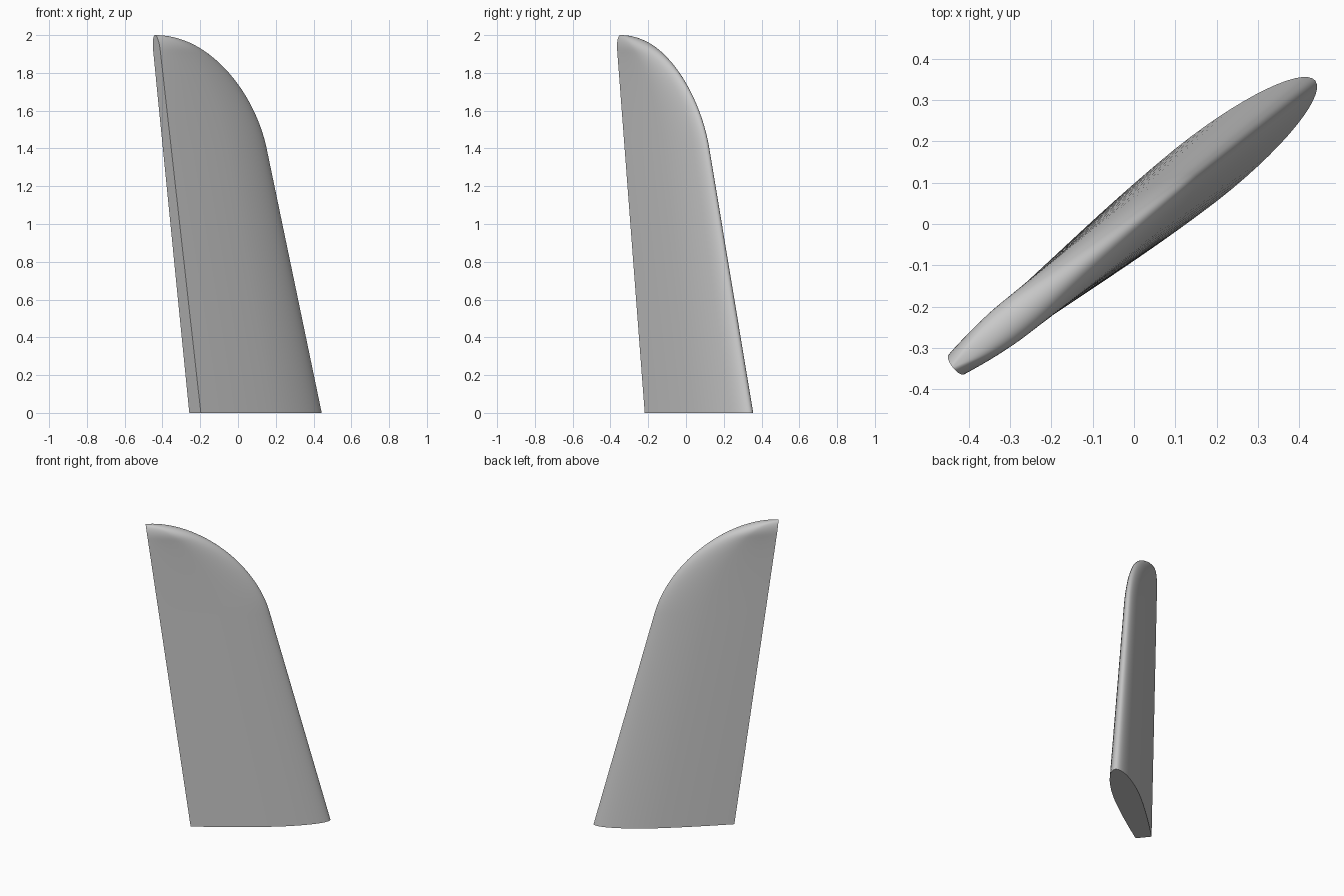
import bpy, bmesh
from math import sin, cos, pi, sqrt
from mathutils import Vector

cube = bpy.data.objects.get("Cube")
if cube:
    bpy.data.objects.remove(cube, do_unlink=True)

HEIGHT = 2.0
CHORD_DIR = Vector((0.784, 0.62, 0))      # trailing edge towards leading edge
SIDE_DIR = Vector((-0.62, 0.784, 0))
MAX_HALF = 0.081                          # half thickness at the root
PEAK = 0.42                               # chord fraction of greatest thickness
TRAIL_RATIO = 0.61                        # blunt trailing edge thickness
CAP = 0.08                                # height of the rounded tip

# leading edge outline: straight lower part, then a curved tip
root, knee = Vector((0.56, 0.0)), Vector((0.19, 1.4))
handle_a, handle_b = Vector((0.11, 1.7)), Vector((-0.2, HEIGHT))
tip = Vector((-0.56, HEIGHT))


def curve(t):
    k = 1 - t
    return knee * k**3 + handle_a * 3*k*k*t + handle_b * 3*k*t*t + tip * t**3


outline = [root.lerp(knee, i / 8) for i in range(8)]
outline += [curve(i / 32) for i in range(33)]

# half airfoil: elliptical nose, then a taper to the blunt trailing edge
STEPS = 14
half = [(PEAK * (1 - cos(pi/2 * i/STEPS)), sin(pi/2 * i/STEPS)) for i in range(STEPS)]
for i in range(STEPS + 1):
    v = i / STEPS
    half.append((PEAK + (1 - PEAK) * v, 1 - (1 - TRAIL_RATIO) * v**1.6))
section = [(u, -h) for u, h in reversed(half[1:])] + half


def ring(bm, lead, z):
    trail = -0.29 + (tip.x + 0.29) * z / HEIGHT
    over = max(0, (z - HEIGHT + CAP) / CAP)
    thick = MAX_HALF * (1 - 0.2 * z) * sqrt(max(0, 1 - over * over))
    return [bm.verts.new(CHORD_DIR * (lead + (trail - lead) * u)
                         + SIDE_DIR * h * thick + Vector((0, 0, z)))
            for u, h in section]


# loft the fin
bm = bmesh.new()
rings = [ring(bm, p.x, p.y) for p in outline]
n = len(section)
for low, high in zip(rings, rings[1:]):
    for i in range(n):
        j = (i + 1) % n
        bm.faces.new((low[i], low[j], high[j], high[i]))
bm.faces.new(rings[0])
bmesh.ops.remove_doubles(bm, verts=bm.verts, dist=0.00005)
bmesh.ops.recalc_face_normals(bm, faces=bm.faces)

mesh = bpy.data.meshes.new("fin_blade")
bm.to_mesh(mesh)
bm.free()
fin = bpy.data.objects.new("fin_blade", mesh)
bpy.context.collection.objects.link(fin)

# plain grey finish
grey = bpy.data.materials.new("plain_grey")
grey.use_nodes = True
colour = (0.58, 0.58, 0.58, 1)
grey.diffuse_color = colour
grey.node_tree.nodes["Principled BSDF"].inputs["Base Color"].default_value = colour
mesh.materials.append(grey)

bpy.ops.object.select_all(action='DESELECT')
fin.select_set(True)
bpy.context.view_layer.objects.active = fin
bpy.ops.object.shade_smooth_by_angle()
